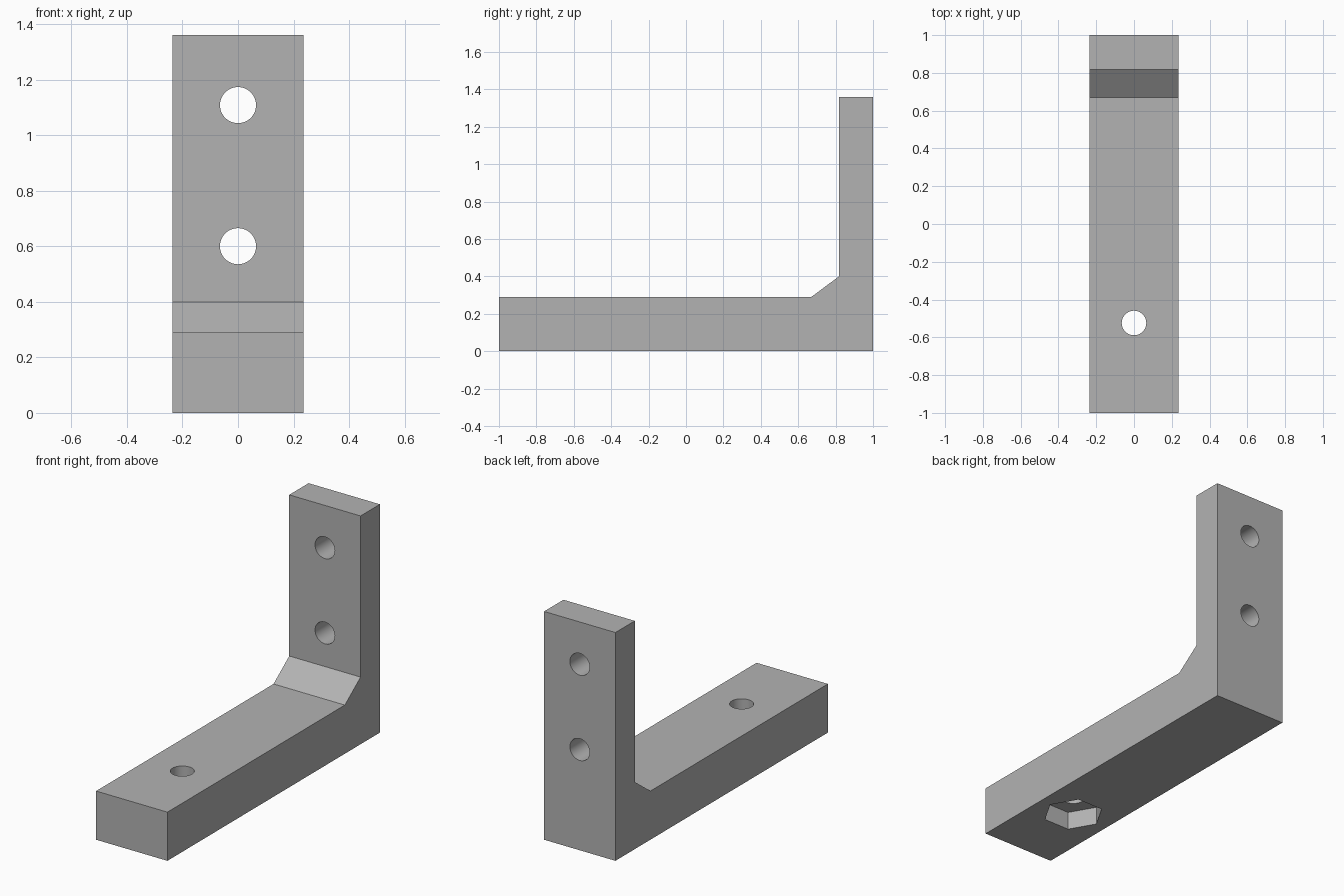
import bpy
import math

cube = bpy.data.objects.get("Cube")
if cube:
    bpy.data.objects.remove(cube, do_unlink=True)

HALF_WIDTH = 0.235

grey = bpy.data.materials.new("plain grey")
grey.use_nodes = True
colour = (0.45, 0.45, 0.45, 1)
grey.diffuse_color = colour
grey.node_tree.nodes["Principled BSDF"].inputs["Base Color"].default_value = colour

# L-shaped side profile (y, z) with a sloped inner corner, extruded across x
profile = [(-1, 0), (1, 0), (1, 1.36), (0.818, 1.36),
           (0.818, 0.40), (0.67, 0.29), (-1, 0.29)]
n = len(profile)
verts = [(x, y, z) for x in (-HALF_WIDTH, HALF_WIDTH) for y, z in profile]
faces = [tuple(reversed(range(n))), tuple(range(n, 2 * n))]
faces += [(i, (i + 1) % n, n + (i + 1) % n, n + i) for i in range(n)]
mesh = bpy.data.meshes.new("bracket")
mesh.from_pydata(verts, [], faces)
mesh.materials.append(grey)
bracket = bpy.data.objects.new("bracket", mesh)
bpy.context.collection.objects.link(bracket)


def cut(name, sides, radius, depth, location, rotation=(0, 0, 0)):
    """Subtract a prism from the bracket."""
    bpy.ops.mesh.primitive_cylinder_add(vertices=sides, radius=radius, depth=depth,
                                        location=location, rotation=rotation)
    cutter = bpy.context.object
    cutter.name = name
    cutter.data.materials.append(grey)
    cutter.hide_render = True
    bpy.context.view_layer.objects.active = bracket
    mod = bracket.modifiers.new(name, "BOOLEAN")
    mod.operation = "DIFFERENCE"
    mod.solver = "EXACT"
    mod.object = cutter
    bpy.ops.object.modifier_apply(modifier=name)
    bpy.data.objects.remove(cutter, do_unlink=True)


# Two screw holes through the upright
for z in (0.60, 1.108):
    cut("upright_hole", 48, 0.065, 0.6, (0, 0.9, z), (math.pi / 2, 0, 0))

# Bolt hole through the arm, with a hexagonal nut pocket underneath
cut("arm_hole", 48, 0.065, 1, (0, -0.524, 0.15))
cut("nut_pocket", 6, 0.167, 0.214, (0, -0.524, 0), (0, 0, math.pi / 6))

# Smooth hole walls, crisp edges elsewhere
bpy.ops.object.select_all(action="DESELECT")
bracket.select_set(True)
bpy.context.view_layer.objects.active = bracket
bpy.ops.object.shade_smooth_by_angle(angle=math.radians(25))
